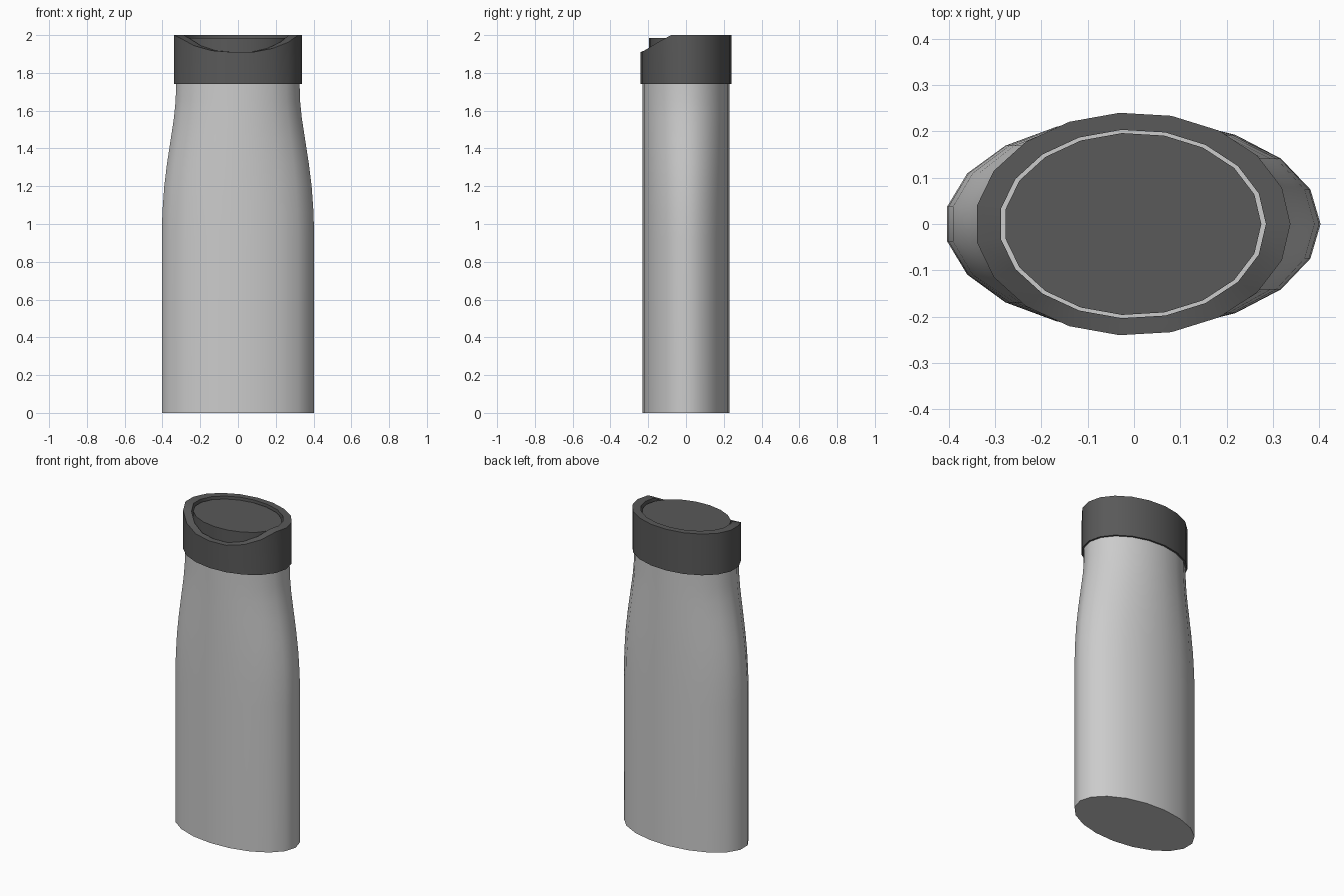
import bpy, math

if "Cube" in bpy.data.objects:
    bpy.data.objects.remove(bpy.data.objects["Cube"])

SIDES = 19
CX = -0.003  # odd side count: shift so the bounds are centred


def ring(rx, ry, z):
    """Elliptical ring; z is a height or a function of the unit y position."""
    pts = []
    for i in range(SIDES):
        a = 2 * math.pi * i / SIDES
        h = z(math.sin(a)) if callable(z) else z
        pts.append((CX + rx * math.cos(a), ry * math.sin(a), h))
    return pts


def loft(name, rings, loop=False, mat=None):
    """Skin rings into a solid: capped ends, or joined last-to-first if loop."""
    n = len(rings)
    verts = [p for r in rings for p in r]
    faces = []
    for k in range(n if loop else n - 1):
        a, b = k * SIDES, (k + 1) % n * SIDES
        for i in range(SIDES):
            j = (i + 1) % SIDES
            faces.append((a + i, a + j, b + j, b + i))
    if not loop:
        faces.append(tuple(reversed(range(SIDES))))
        faces.append(tuple(range((n - 1) * SIDES, n * SIDES)))
    mesh = bpy.data.meshes.new(name)
    mesh.from_pydata(verts, [], faces)
    ob = bpy.data.objects.new(name, mesh)
    bpy.context.collection.objects.link(ob)
    if mat:
        mesh.materials.append(mat)
    bpy.ops.object.select_all(action='DESELECT')
    ob.select_set(True)
    bpy.context.view_layer.objects.active = ob
    bpy.ops.object.shade_smooth_by_angle(angle=math.radians(40))
    return ob


dark = bpy.data.materials.new("dark_plastic")
dark.diffuse_color = (0.1, 0.1, 0.1, 1)
dark.use_nodes = True
dark.node_tree.nodes["Principled BSDF"].inputs["Base Color"].default_value = dark.diffuse_color

# Flask body: straight below, narrowing sideways to the neck
profile = [(0, .406), (.92, .406), (1.06, .403), (1.2, .393), (1.32, .378),
           (1.45, .358), (1.56, .341), (1.65, .332), (1.745, .329)]
loft("flask_body", [ring(rx, .23, z) for z, rx in profile])


# Collar with a rim that dips at the front to form the spout
def rim(s):
    return 2.0 - 0.09 * min(max((-s - 0.36) / 0.61, 0), 1)


loft("lid_collar", [ring(.341, .241, 1.74), ring(.341, .241, rim),
                    ring(.288, .204, rim), ring(.288, .204, 1.74)],
     loop=True, mat=dark)

# Stopper inside the collar, with a thin gap around it
loft("lid_stopper", [ring(.278, .197, 1.74), ring(.278, .197, 1.985)], mat=dark)
